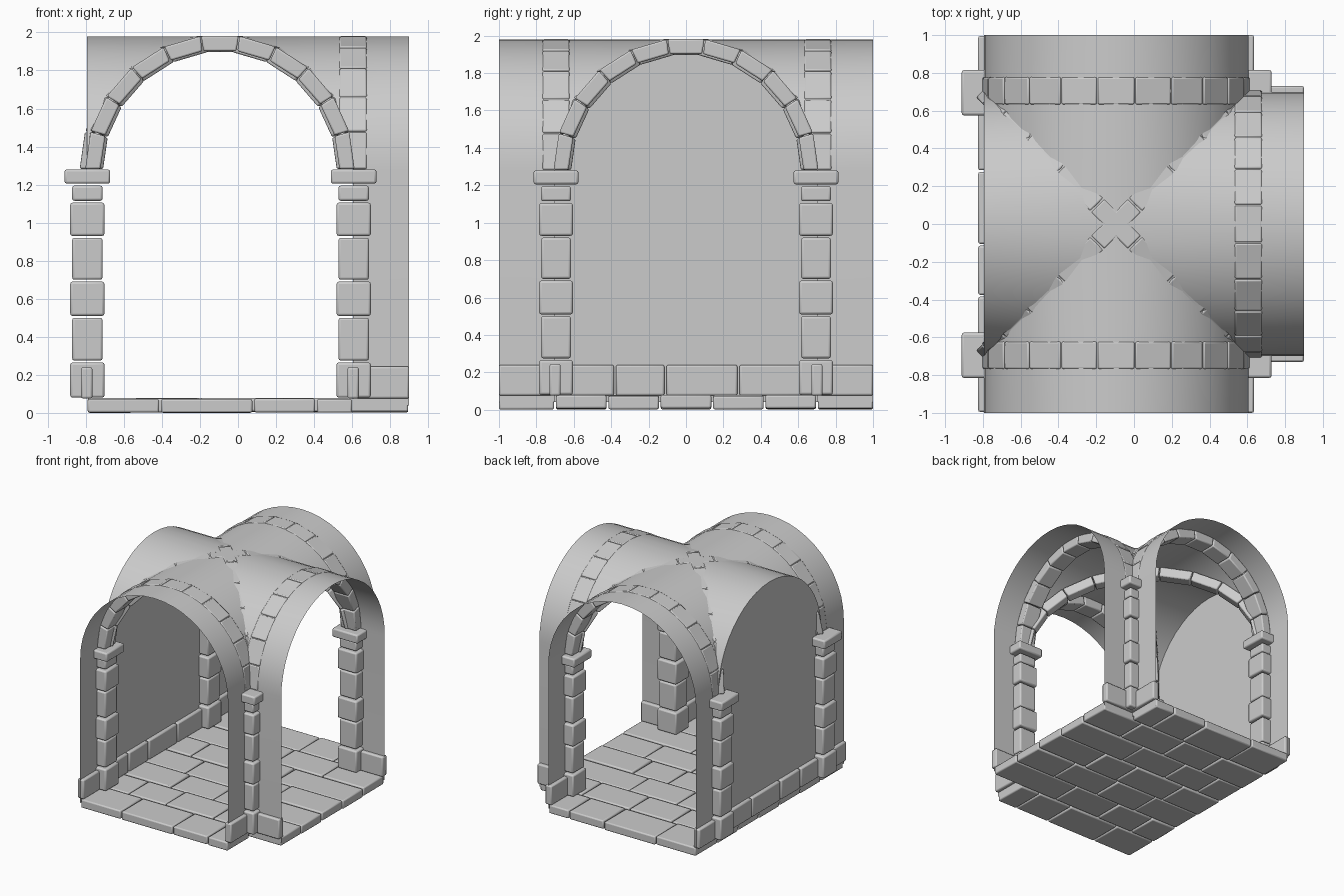
import bpy, bmesh, random
from math import sin, cos, pi, sqrt
from mathutils import Vector

if "Cube" in bpy.data.objects:
    bpy.data.objects.remove(bpy.data.objects["Cube"])

random.seed(4)
CX, R, SPRING = -0.095, 0.70, 1.28      # crossing centre, vault radius, springing height
GAP = 0.005


def finish(name, bm, bevel=0.0):
    bmesh.ops.recalc_face_normals(bm, faces=bm.faces)
    me = bpy.data.meshes.new(name)
    bm.to_mesh(me)
    bm.free()
    ob = bpy.data.objects.new(name, me)
    bpy.context.collection.objects.link(ob)
    if bevel:
        m = ob.modifiers.new("worn_edges", 'BEVEL')
        m.width, m.segments = bevel, 2
    bpy.ops.object.select_all(action='DESELECT')
    ob.select_set(True)
    bpy.context.view_layer.objects.active = ob
    bpy.ops.object.shade_smooth_by_angle(angle=0.6)
    return ob


def hexa(bm, near, far):
    """Block from two matching quads."""
    a = [bm.verts.new(p) for p in near]
    b = [bm.verts.new(p) for p in far]
    bm.faces.new(a)
    bm.faces.new(b[::-1])
    for i in range(4):
        j = (i + 1) % 4
        bm.faces.new((a[j], a[i], b[i], b[j]))


def block(bm, x0, x1, y0, y1, z0, z1):
    ring = ((x0, y0), (x1, y0), (x1, y1), (x0, y1))
    hexa(bm, [(x, y, z0) for x, y in ring], [(x, y, z1) for x, y in ring])


def arch(name, centre, along, half_span, width, outer, depth, stones=11):
    """Ring of wedge stones; 'along' is the horizontal span direction."""
    bm = bmesh.new()
    u = Vector(along).normalized()
    side = Vector((-u.y, u.x, 0)) * width / 2
    base = Vector(centre)

    def pt(t, off):
        n = Vector((cos(t) / half_span, sin(t) / R)).normalized()
        return base + u * (half_span * cos(t) + n.x * off) + Vector((0, 0, R * sin(t) + n.y * off))
    for i in range(stones):
        t0 = pi * i / stones + 0.004
        t1 = pi * (i + 1) / stones - 0.004
        quad = [pt(t0, outer), pt(t1, outer), pt(t1, outer - depth), pt(t0, outer - depth)]
        hexa(bm, [p - side for p in quad], [p + side for p in quad])
    return finish(name, bm, 0.009)


# Groin vault: four arms, each a barrel profile with walls, mitred on the diagonals
SEG = 24
profile = [(R, 0.04)] + [(R * cos(pi * i / SEG), SPRING + R * sin(pi * i / SEG))
                         for i in range(SEG + 1)] + [(-R, 0.04)]
for name, (dx, dy), end in (("vault_front", (0, -1), 1.0), ("vault_back", (0, 1), 1.0),
                            ("vault_side_arm", (1, 0), 0.9 - CX), ("vault_wall_bay", (-1, 0), R)):
    bm = bmesh.new()

    def place(s, d, z):
        return bm.verts.new((CX + dx * d - dy * s, dy * d + dx * s, z))
    inner = [place(s, abs(s), z) for s, z in profile]
    outer = [place(s, end, z) for s, z in profile]
    for i in range(len(profile) - 1):
        bm.faces.new((inner[i], inner[i + 1], outer[i + 1], outer[i]))
    bmesh.ops.remove_doubles(bm, verts=bm.verts, dist=0.0005)
    bmesh.ops.dissolve_degenerate(bm, edges=bm.edges, dist=0.0005)
    finish(name, bm)

# Closed wall on the left side
bm = bmesh.new()
bm.faces.new([bm.verts.new((CX - R, s, z)) for s, z in profile])
finish("left_wall", bm)

# Arches over the three openings and crossing diagonal ribs
for y, name in ((-0.695, "front_arch"), (0.705, "back_arch")):
    arch(name, (CX, y, SPRING), (1, 0, 0), R, 0.145, 0.008, 0.08)
arch("side_arch", (CX + R, 0, SPRING), (0, 1, 0), R, 0.145, 0.008, 0.08)
for d, name in ((1, "diagonal_rib_a"), (-1, "diagonal_rib_b")):
    arch(name, (CX, 0, SPRING), (1, d, 0), R * sqrt(2), 0.10, 0.008, 0.085)

# Columns: half width, bottom, top of each stone
courses = ((0.09, 0.08, 0.265), (0.08, 0.275, 0.50), (0.09, 0.51, 0.69), (0.08, 0.70, 0.92),
           (0.09, 0.93, 1.105), (0.08, 1.115, 1.195), (0.12, 1.205, 1.28))
for sx in (-1, 1):
    for sy in (-1, 1):
        bm = bmesh.new()
        x, y = CX + sx * R + 0.003, sy * 0.695
        for h, z0, z1 in courses:
            block(bm, x - h, x + h, y - h, y + h, z0, z1)
        finish("column", bm, 0.012)

# Curb stones along the foot of every wall
bm = bmesh.new()
cuts = (-1, -0.7, -0.38, -0.11, 0.28, 0.68, 1)
W = 0.03
for a, b in zip(cuts, cuts[1:]):
    block(bm, CX - R - W, CX - R + W, a + GAP, b - GAP, 0.075, 0.24)
for s in (-1, 1):
    y0, y1 = sorted((s * 0.7, s * 1.0))
    block(bm, CX + R - W, CX + R + W, y0, y1, 0.075, 0.24)
    block(bm, CX + R, 0.9, s * R - W, s * R + W, 0.075, 0.245)
finish("curb_stones", bm, 0.011)

# Paving slabs in staggered rows, filling the T-shaped floor
bm = bmesh.new()
rows = (-1, -0.7, -0.42, -0.14, 0.14, 0.42, 0.7, 1)
joints = ((-0.41, 0.08, 0.41), (-0.55, -0.2, 0.25), (-0.35, 0.05, 0.5))
for i, (y0, y1) in enumerate(zip(rows, rows[1:])):
    edge = CX + R if i in (0, 6) else 0.9
    xs = [CX - R, *joints[i % 3]] + [edge]
    for x0, x1 in zip(xs, xs[1:]):
        lift = random.uniform(0, 0.008)
        block(bm, x0 + GAP, x1 - GAP, y0 + GAP * (i > 0), y1 - GAP * (i < 6), lift, 0.072 + lift)
finish("floor_slabs", bm, 0.01)
